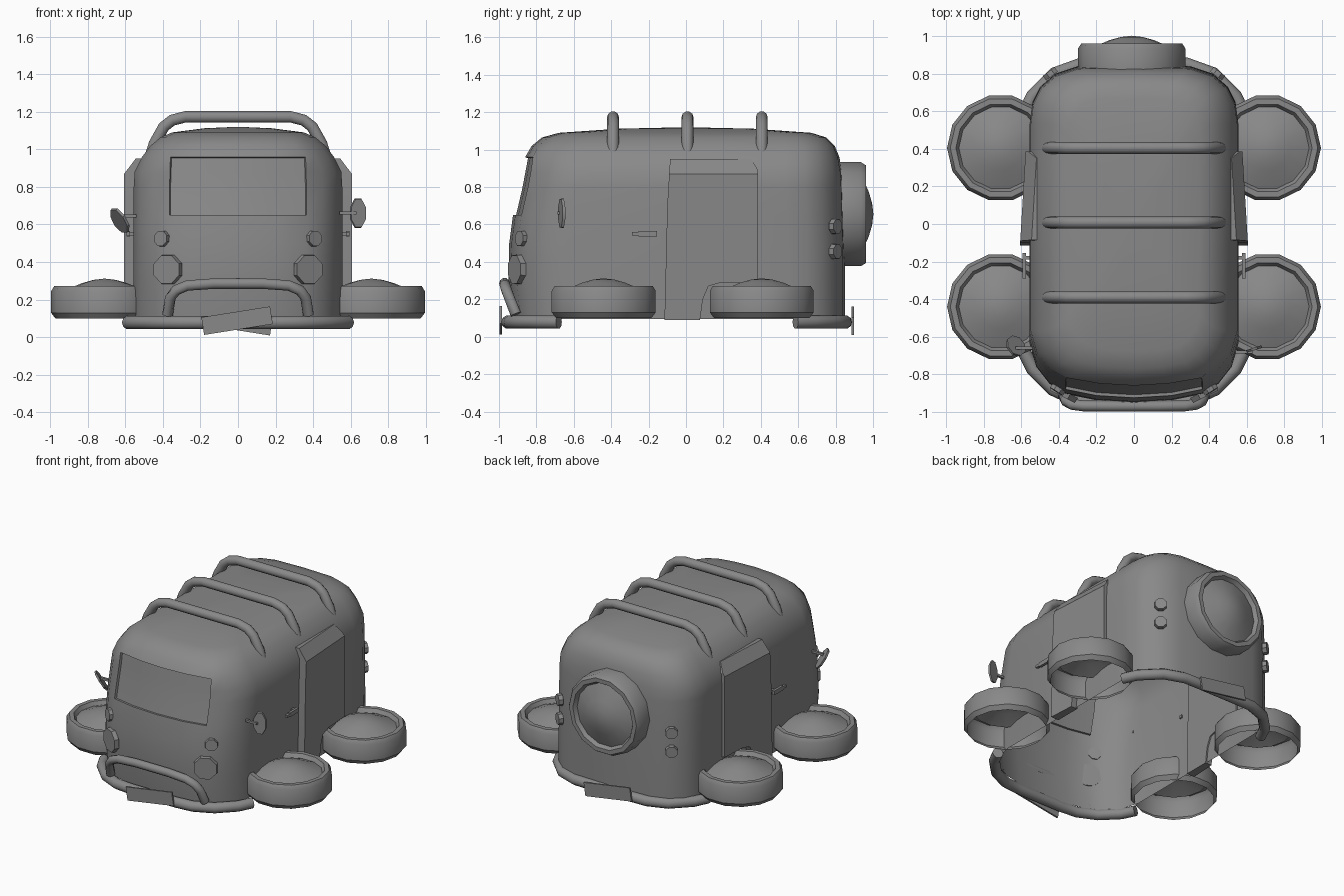
import bpy, bmesh, math
from mathutils import Vector, Matrix

cube = bpy.data.objects.get("Cube")
if cube:
    bpy.data.objects.remove(cube, do_unlink=True)

grey = bpy.data.materials.new("plain grey")
grey.use_nodes = True
COLOUR = (0.25, 0.25, 0.25, 1)
grey.diffuse_color = COLOUR
grey.node_tree.nodes["Principled BSDF"].inputs["Base Color"].default_value = COLOUR


def finish(bm, name, angle=35, matrix=None):
    """Turn a bmesh into a shaded, coloured object."""
    bmesh.ops.recalc_face_normals(bm, faces=bm.faces[:])
    if matrix:
        bm.transform(matrix)
    mesh = bpy.data.meshes.new(name)
    bm.to_mesh(mesh)
    bm.free()
    obj = bpy.data.objects.new(name, mesh)
    bpy.context.collection.objects.link(obj)
    mesh.materials.append(grey)
    bpy.ops.object.select_all(action='DESELECT')
    obj.select_set(True)
    bpy.context.view_layer.objects.active = obj
    bpy.ops.object.shade_smooth_by_angle(angle=math.radians(angle))
    return obj


def tube(name, half, radius, sides=10):
    """Round bar along a path mirrored across x = 0."""
    path = [Vector(p) for p in half] + [Vector((-p[0], p[1], p[2])) for p in reversed(half)]
    bm = bmesh.new()
    rings = []
    for i, p in enumerate(path):
        a, b = path[max(i - 1, 0)], path[min(i + 1, len(path) - 1)]
        rot = (b - a).to_track_quat('Z', 'Y')
        rings.append([bm.verts.new(p + rot @ Vector((radius * math.cos(t), radius * math.sin(t), 0)))
                      for t in (math.tau * k / sides for k in range(sides))])
    for r, s in zip(rings, rings[1:]):
        for k in range(sides):
            bm.faces.new((r[k], r[(k + 1) % sides], s[(k + 1) % sides], s[k]))
    bm.faces.new(rings[0])
    bm.faces.new(rings[-1])
    return finish(bm, name, 50)


def disc(name, centre, normal, radius, depth, sides=8, stretch=1.0):
    """Flat faceted disc facing along its normal."""
    bm = bmesh.new()
    turn = Matrix.Rotation(math.pi / sides, 4, 'Z')
    bmesh.ops.create_cone(bm, cap_ends=True, segments=sides, radius1=radius,
                          radius2=radius * 0.95, depth=depth, matrix=turn)
    rot = Vector(normal).to_track_quat('Z', 'Y').to_matrix().to_4x4()
    return finish(bm, name, 30, Matrix.Translation(centre) @ rot @ Matrix.Diagonal((stretch, 1, 1, 1)))


def box(name, centre, size, rot=None):
    bm = bmesh.new()
    bmesh.ops.create_cube(bm, size=1)
    bm.transform(Matrix.Diagonal((*size, 1)))
    return finish(bm, name, 30, Matrix.Translation(centre) @ (rot or Matrix()))


# Body shell: stacked plan outlines, open underneath
FRONT = [(0, 0), (.2, .012), (.365, .045), (.45, .1), (.52, .19), (.555, .31)]
REAR = [(.555, .31), (.54, .2), (.5, .12), (.42, .05), (.3, .01), (0, 0)]
LEVELS = [  # height, half width, front, rear
    (.095, .555, -.93, .85), (.3, .555, -.95, .85), (.5, .555, -.945, .848),
    (.65, .555, -.925, .845), (.8, .555, -.89, .84), (.88, .55, -.875, .835),
    (.96, .51, -.86, .82), (1.02, .465, -.825, .795), (1.065, .41, -.77, .75),
    (1.09, .35, -.68, .67), (1.112, .18, -.36, .36)]
bm = bmesh.new()
rings = []
for z, w, front, rear in LEVELS:
    k = w / .555
    half = [(x * k, front + d * k) for x, d in FRONT] + [(x * k, rear - d * k) for x, d in REAR]
    plan = half + [(-x, y) for x, y in reversed(half[1:-1])]
    if z == .96:  # keep the windscreen sides upright
        plan = [(math.copysign(.36, x), y) if abs(abs(x) - .365 * k) < .001 and y < 0 else (x, y)
                for x, y in plan]
    rings.append([bm.verts.new((x, y, z)) for x, y in plan])
for low, high in zip(rings, rings[1:]):
    for i in range(len(low)):
        j = (i + 1) % len(low)
        bm.faces.new((low[i], low[j], high[j], high[i]))
top = bm.verts.new((0, 0, 1.12))
for i, v in enumerate(rings[-1]):
    bm.faces.new((v, rings[-1][(i + 1) % len(rings[-1])], top))
bmesh.ops.recalc_face_normals(bm, faces=bm.faces[:])
# Recessed windscreen under the brow
glass = [f for f in bm.faces if f.calc_center_median().y < -.8
         and all(abs(v.co.x) < .37 and .64 < v.co.z < .97 for v in f.verts)]
bmesh.ops.inset_region(bm, faces=glass, thickness=.003, depth=-.016, use_even_offset=True)
finish(bm, "body_shell", 40)

# Sliding door panels with a wheel arch cut-out
DOOR = [(-.115, .09), (.075, .09), (.09, .2), (.12, .27), (.19, .29), (.385, .29),
        (.385, .89), (.35, .95), (-.085, .95), (-.1, .7)]
for side, label in ((1, "left"), (-1, "right")):
    bm = bmesh.new()
    face = bm.faces.new([bm.verts.new((0, y, z)) for y, z in DOOR])
    bmesh.ops.bisect_plane(bm, geom=bm.verts[:] + bm.edges[:] + bm.faces[:],
                           plane_co=(0, 0, .87), plane_no=(0, 0, 1))
    grown = bmesh.ops.extrude_face_region(bm, geom=bm.faces[:])
    outer = {v for v in grown["geom"] if isinstance(v, bmesh.types.BMVert)}
    for v in bm.verts:
        slope = max(0, v.co.z - .87) * .75
        swing = (.385 - v.co.y) * .06
        v.co.x = side * ((.577 + swing if v in outer else .545) - slope)
    finish(bm, label + "_door", 25)

    # Door handle
    box(label + "_handle", (side * .585, -.205, .55), (.018, .1, .03))
    box(label + "_handle_tip", (side * .585, -.27, .55), (.018, .04, .018))
    box(label + "_handle_mount", (side * .565, -.18, .55), (.04, .02, .02))

    # Head lamps, indicators and tail lamps
    disc(label + "_headlamp", (side * .375, -.905, .36), (side * .45, -.9, 0), .085, .03)
    disc(label + "_indicator", (side * .405, -.88, .525), (side * .55, -.85, .05), .045, .03)
    for z, name in ((.455, "lower"), (.59, "upper")):
        disc(f"{label}_{name}_tail_lamp", (side * .445, .8, z), (side * .6, .8, 0), .043, .03)

    # Hover wheels lying flat are made below with the shared profile

# Wing mirrors, each knocked to a different angle
disc("left_mirror", (.64, -.665, .66), (.3, -.95, 0), .085, .014, 8, .55)
box("left_mirror_stalk", (.585, -.68, .66), (.09, .016, .016))
disc("right_mirror", (-.63, -.65, .62), (-.62, -.5, -.5), .08, .014, 8, .75)
box("right_mirror_stalk", (-.585, -.66, .645), (.09, .016, .016))

# Wheels: one turned profile with a domed hub, open underneath
WHEEL = [(.262, 0), (.285, .03), (.285, .145), (.268, .172), (.238, .172),
         (.222, .145), (.12, .188), (.06, .205), (0, .212)]


def wheel(name, matrix, sides=14):
    bm = bmesh.new()
    verts = [bm.verts.new((r, 0, z)) for r, z in WHEEL]
    edges = [bm.edges.new(pair) for pair in zip(verts, verts[1:])]
    bmesh.ops.spin(bm, geom=verts + edges, cent=(0, 0, 0), axis=(0, 0, 1),
                   angle=math.tau, steps=sides)
    bmesh.ops.remove_doubles(bm, verts=bm.verts[:], dist=.0005)
    finish(bm, name, 35, matrix)


for y, end in ((-.44, "front"), (.405, "rear")):
    for x, label in ((.71, "left"), (-.71, "right")):
        wheel(f"{end}_{label}_wheel", Matrix.Translation((x, y, .1)))
wheel("spare_wheel", Matrix.Translation((-.012, .79, .655)) @ Matrix.Rotation(-math.pi / 2, 4, 'X'))

# Bumpers and tilted plates
tube("front_bumper", [(.585, -.68, .078), (.54, -.77, .078), (.43, -.88, .078),
                      (.3, -.94, .078), (.18, -.952, .078)], .036)
tube("rear_bumper", [(.585, .585, .078), (.54, .68, .078), (.42, .8, .078),
                     (.28, .85, .078), (.15, .852, .078)], .036)
tilt = math.radians(9)
box("front_plate", (-.005, -.99, .088), (.37, .012, .095), Matrix.Rotation(-tilt, 4, 'Y'))
box("rear_plate", (-.005, .892, .085), (.37, .012, .095), Matrix.Rotation(tilt, 4, 'Y'))

# Front guard bar
tube("front_guard", [(.375, -.91, .12), (.36, -.945, .21), (.33, -.96, .25),
                     (.27, -.968, .275), (.13, -.97, .285)], .029)

# Roof rack hoops
for i, y in enumerate((-.39, .008, .405)):
    tube(f"roof_bar_{i + 1}", [(.465, y, .965), (.445, y, 1.03), (.395, y, 1.12),
                               (.35, y, 1.155), (.28, y, 1.173)], .032)
